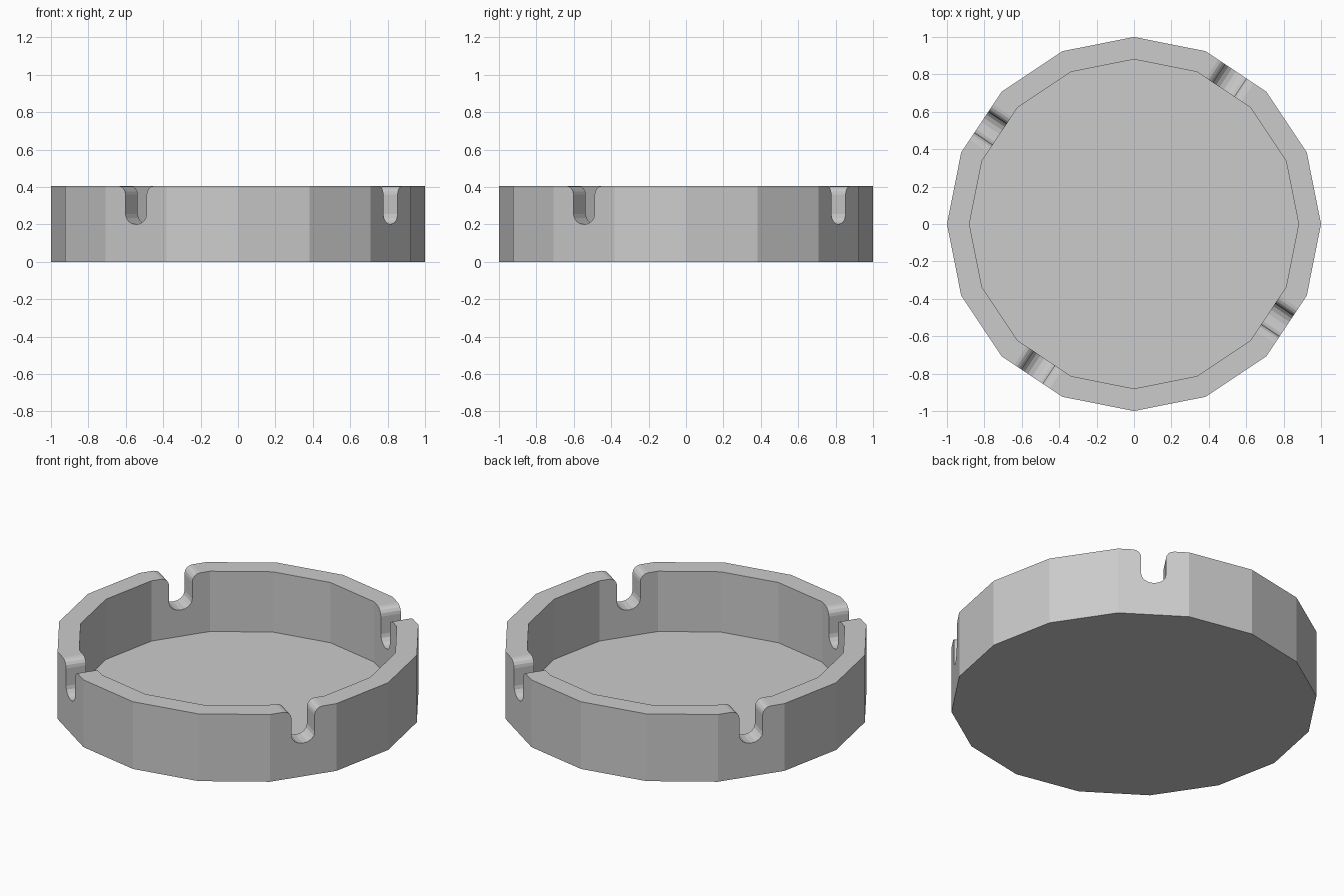
import bpy
import bmesh
from math import sin, cos, pi, radians
from mathutils import Matrix

SIDES = 16
HEIGHT = 0.405
FLOOR = 0.042
OUTER, INNER = 1.0, 0.88

cube = bpy.data.objects.get("Cube")
if cube:
    bpy.data.objects.remove(cube, do_unlink=True)

grey = bpy.data.materials.new("plain_grey")
grey.use_nodes = True
colour = (0.6, 0.6, 0.6, 1)
grey.diffuse_color = colour
grey.node_tree.nodes["Principled BSDF"].inputs["Base Color"].default_value = colour


def make_object(name, bm):
    bmesh.ops.recalc_face_normals(bm, faces=bm.faces)
    mesh = bpy.data.meshes.new(name)
    bm.to_mesh(mesh)
    bm.free()
    mesh.materials.append(grey)
    obj = bpy.data.objects.new(name, mesh)
    bpy.context.collection.objects.link(obj)
    return obj


def ring(bm, radius, z):
    angles = [2 * pi * i / SIDES for i in range(SIDES)]
    return [bm.verts.new((radius * cos(a), radius * sin(a), z)) for a in angles]


def notch_profile(steps=4):
    """Half outline from the rounded bottom up to the flared lip, then mirrored."""
    half, low, corner, lip = 0.068, 0.2, 0.055, 0.046
    arc = [pi / 2 * i / steps for i in range(steps + 1)]
    right = [(half * sin(a), low + corner * (1 - cos(a))) for a in arc]
    right += [(half + lip * (1 - cos(a)), HEIGHT - lip + lip * sin(a)) for a in arc]
    right.append((half + lip, HEIGHT + 0.1))
    left = [(-t, z) for t, z in reversed(right[1:])]
    return right + left


# Faceted dish: outer wall, rim, inner wall and floor
bm = bmesh.new()
loops = [ring(bm, r, z) for r, z in
         ((OUTER, 0), (OUTER, HEIGHT), (INNER, HEIGHT), (INNER, FLOOR))]
for a, b in zip(loops, loops[1:]):
    for i in range(SIDES):
        j = (i + 1) % SIDES
        bm.faces.new((a[i], a[j], b[j], b[i]))
bm.faces.new(loops[0])
bm.faces.new(loops[-1])
dish = make_object("round_dish", bm)

# Four rounded rest notches cut through the wall, each centred on a facet
bm = bmesh.new()
for k in range(4):
    turn = Matrix.Rotation(radians(56.25 + 90 * k), 4, "Z")
    face = bm.faces.new([bm.verts.new(turn @ Matrix.Translation((0.75, t, z)).translation)
                         for t, z in notch_profile()])
    out = bmesh.ops.extrude_face_region(bm, geom=[face], use_keep_orig=True)
    verts = [v for v in out["geom"] if isinstance(v, bmesh.types.BMVert)]
    bmesh.ops.translate(bm, verts=verts, vec=turn.to_3x3().col[0] * 0.35)
cutter = make_object("notch_cutter", bm)
cutter.hide_render = True

cut = dish.modifiers.new("notches", "BOOLEAN")
cut.operation = "DIFFERENCE"
cut.solver = "EXACT"
cut.object = cutter
bpy.context.view_layer.objects.active = dish
bpy.ops.object.modifier_apply(modifier=cut.name)
bpy.data.objects.remove(cutter, do_unlink=True)
